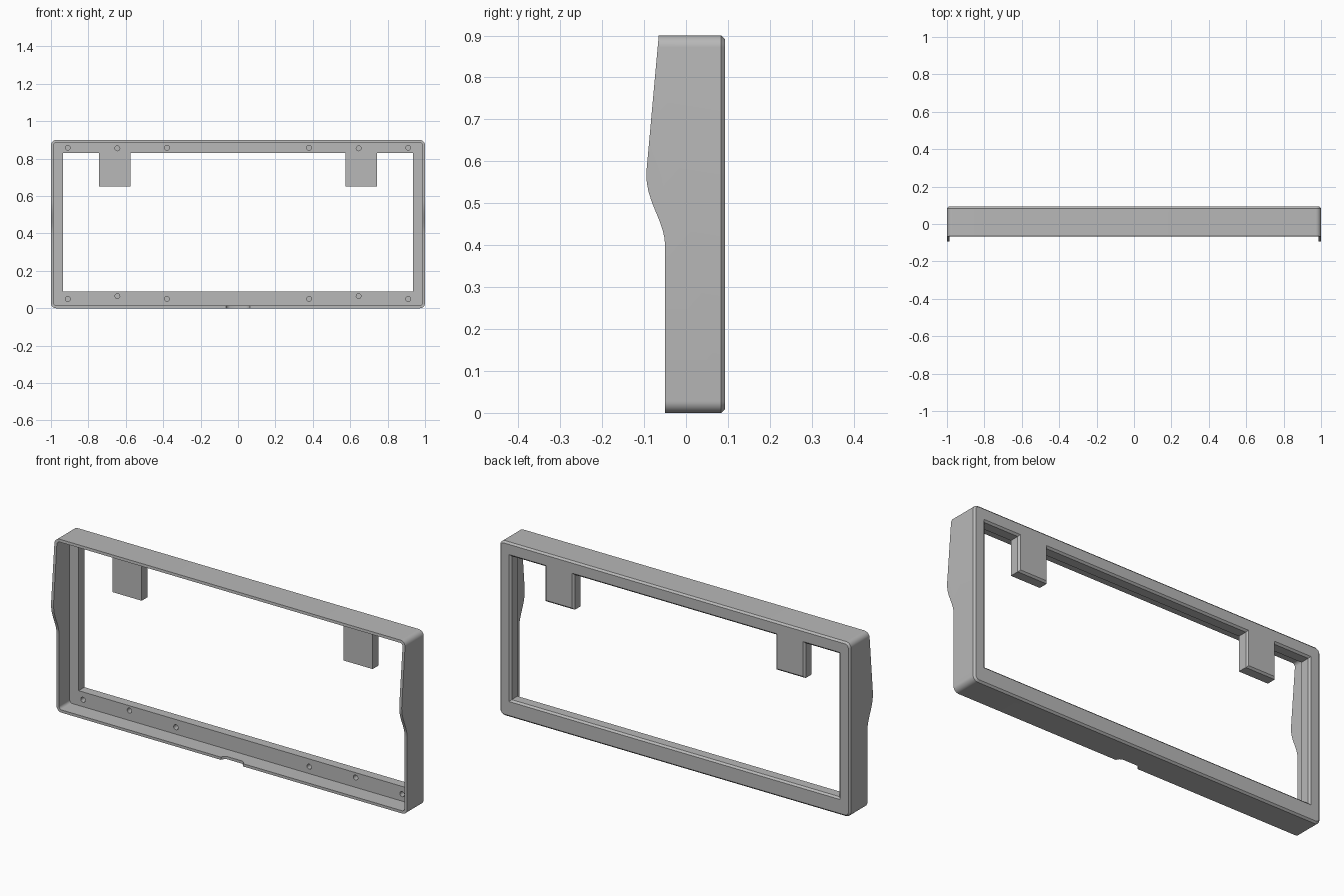
import bpy, bmesh, math

cube = bpy.data.objects.get("Cube")
if cube:
    bpy.data.objects.remove(cube, do_unlink=True)

grey = bpy.data.materials.new("mid grey")
grey.use_nodes = True
colour = (0.48, 0.48, 0.48, 1)
grey.diffuse_color = colour
grey.node_tree.nodes["Principled BSDF"].inputs["Base Color"].default_value = colour

HEIGHT = 0.9
BACK = 0.093
PLATE_FRONT = 0.037
CHAMFER = 0.009
WALL = 0.014


def loft(name, sections):
    """Closed solid through matching rings of points."""
    bm = bmesh.new()
    rings = [[bm.verts.new(p) for p in ring] for ring in sections]
    for a, b in zip(rings, rings[1:]):
        for i in range(len(a)):
            j = (i + 1) % len(a)
            bm.faces.new((a[i], a[j], b[j], b[i]))
    bm.faces.new(rings[0])
    bm.faces.new(rings[-1])
    bmesh.ops.recalc_face_normals(bm, faces=bm.faces)
    mesh = bpy.data.meshes.new(name)
    bm.to_mesh(mesh)
    bm.free()
    mesh.materials.append(grey)
    obj = bpy.data.objects.new(name, mesh)
    bpy.context.collection.objects.link(obj)
    return obj


def rounded(inset, radius, y, steps=8):
    """Rounded rectangle ring, inset from the outer size."""
    ring = []
    hx, hz = 1 - inset - radius, HEIGHT / 2 - inset - radius
    for k, (sx, sz) in enumerate(((1, 1), (-1, 1), (-1, -1), (1, -1))):
        for s in range(steps + 1):
            t = (k + s / steps) * math.pi / 2
            ring.append((sx * hx + radius * math.cos(t), y,
                         HEIGHT / 2 + sz * hz + radius * math.sin(t)))
    return ring


def opening(grow, y):
    """Window ring with two hanging tabs, enlarged by grow."""
    side, low, top, tab = 0.935 + grow, 0.09 - grow, 0.83 + grow, 0.65 + grow
    near, far = 0.575 + grow, 0.742 - grow
    half = [(near, top), (near, tab), (far, tab), (far, top), (side, top), (side, low)]
    points = half + [(-x, z) for x, z in reversed(half)]
    return [(x, y, z) for x, z in points]


def cut(target, cutter):
    cutter.hide_render = True
    mod = target.modifiers.new("cut", "BOOLEAN")
    mod.operation = "DIFFERENCE"
    mod.solver = "EXACT"
    mod.object = cutter
    bpy.ops.object.select_all(action="DESELECT")
    bpy.context.view_layer.objects.active = target
    target.select_set(True)
    bpy.ops.object.modifier_apply(modifier=mod.name)
    bpy.data.objects.remove(cutter, do_unlink=True)


# Outer body with a chamfered back edge
frame = loft("bezel_frame", [rounded(0, 0.028, -0.15), rounded(0, 0.028, BACK - CHAMFER),
                             rounded(CHAMFER, 0.019, BACK)])

# Hollow front recess, leaving thin walls
cut(frame, loft("recess", [rounded(WALL, 0.016, -0.3), rounded(WALL, 0.016, PLATE_FRONT)]))

# Window with tabs, flaring at the back
cut(frame, loft("window", [opening(0, -0.3), opening(0, BACK - CHAMFER),
                           opening(CHAMFER * 2, BACK + CHAMFER)]))

# Side silhouette: sloped upper part, S-curve, straight lower part
edge = [(-0.05, -0.1), (-0.05, 0.4)]
curve = [(-0.0515, 0.418), (-0.056, 0.437), (-0.064, 0.46), (-0.074, 0.484), (-0.083, 0.507),
         (-0.09, 0.53), (-0.0935, 0.55), (-0.0945, 0.565), (-0.094, 0.58)]
edge += curve + [(-0.065, HEIGHT), (-0.065, 1.1), (-0.4, 1.1), (-0.4, -0.1)]
cut(frame, loft("front_trim", [[(x, y, z) for y, z in edge] for x in (-1.2, 1.2)]))

# Cable notch in the bottom wall
notch = [(-0.065, -0.06), (-0.062, -0.045), (-0.054, -0.034), (-0.042, -0.028)]
notch += [(-x, y) for x, y in reversed(notch)]
cut(frame, loft("notch", [[(x, y, z) for x, y in notch] for z in (-0.1, 0.03)]))

# Blind screw holes in the plate front
for x, low, high in ((0.91, 0.05, 0.858), (0.645, 0.065, 0.855), (0.38, 0.05, 0.858)):
    for sx in (-x, x):
        for z in (low, high):
            circle = [(0.013 * math.cos(a), 0.013 * math.sin(a))
                      for a in (i * math.tau / 20 for i in range(20))]
            cut(frame, loft("hole", [[(sx + u, y, z + v) for u, v in circle]
                                     for y in (0, PLATE_FRONT + 0.03)]))

bpy.ops.object.shade_smooth_by_angle(angle=math.radians(30))
